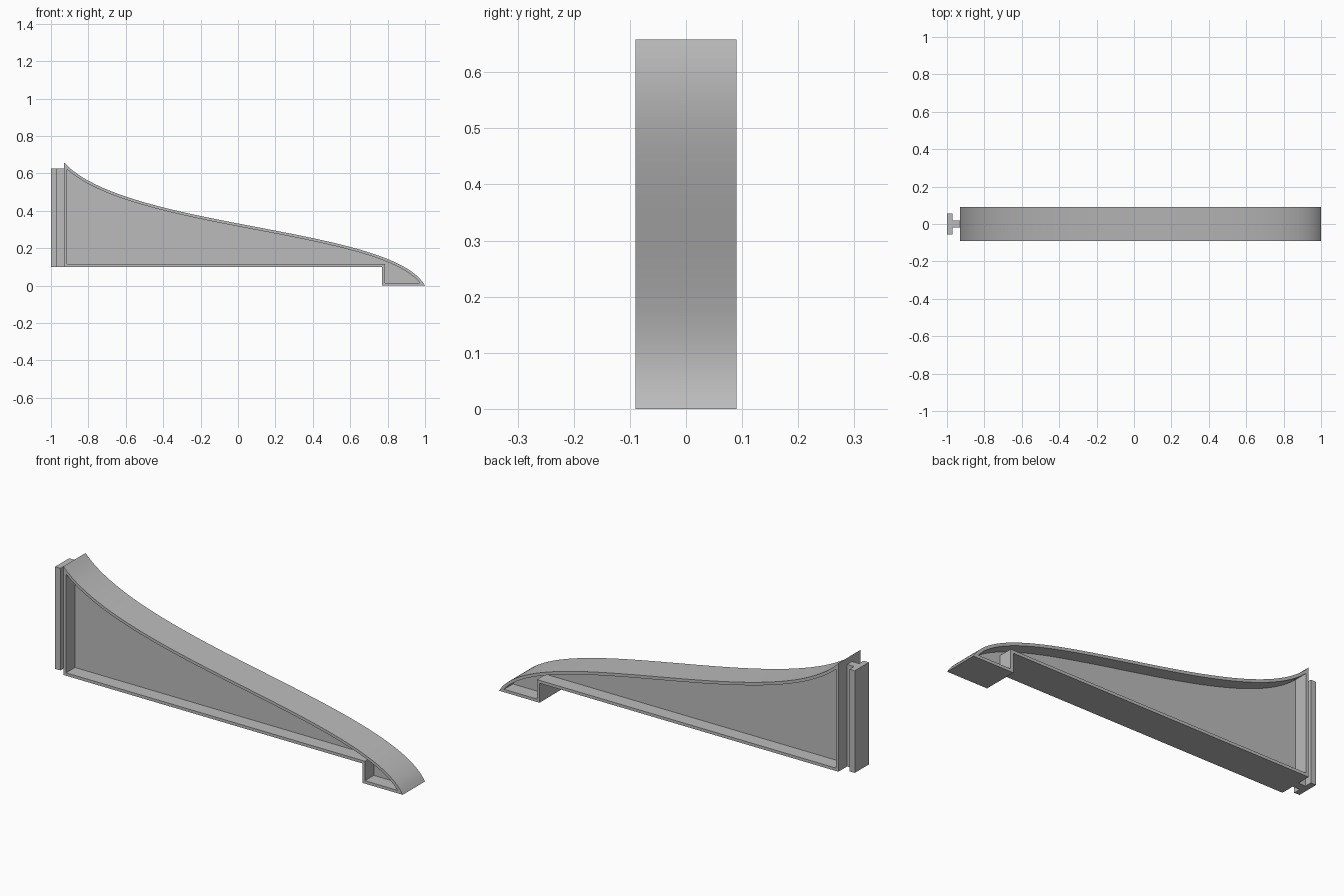
import bpy
import bmesh
from mathutils import Vector
from mathutils.geometry import interpolate_bezier

if "Cube" in bpy.data.objects:
    bpy.data.objects.remove(bpy.data.objects["Cube"])

grey = bpy.data.materials.new("mid grey")
grey.use_nodes = True
colour = (0.5, 0.5, 0.5, 1)
grey.diffuse_color = colour
grey.node_tree.nodes["Principled BSDF"].inputs["Base Color"].default_value = colour

HALF_WIDTH, HALF_WEB, WALL = 0.09, 0.018, 0.015
LEFT, BASE = -0.93, 0.1


def finish(name, bm):
    bmesh.ops.recalc_face_normals(bm, faces=bm.faces)
    mesh = bpy.data.meshes.new(name)
    bm.to_mesh(mesh)
    bm.free()
    mesh.materials.append(grey)
    obj = bpy.data.objects.new(name, mesh)
    bpy.context.collection.objects.link(obj)
    bpy.ops.object.select_all(action="DESELECT")
    obj.select_set(True)
    bpy.context.view_layer.objects.active = obj
    bpy.ops.object.shade_smooth_by_angle(angle=0.5)
    return obj


def inset(points, d):
    """Offset a counter-clockwise outline inwards with mitred corners."""
    result = []
    for i, p in enumerate(points):
        a = (p - points[i - 1]).normalized()
        b = (points[(i + 1) % len(points)] - p).normalized()
        na, nb = Vector((-a.y, a.x)), Vector((-b.y, b.x))
        result.append(p + (na + nb) * d / (1 + na.dot(nb)))
    return result


def loop(bm, points, y):
    return [bm.verts.new((p.x, y, p.y)) for p in points]


def bridge(bm, a, b):
    for i in range(len(a)):
        j = (i + 1) % len(a)
        bm.faces.new((a[i], a[j], b[j], b[i]))


# Side outline: stepped base and S-shaped top edge
curve = interpolate_bezier(Vector((1, 0)), Vector((0.82, 0.32)),
                           Vector((-0.6, 0.30)), Vector((LEFT, 0.658)), 49)
outline = [Vector((LEFT, BASE)), Vector((0.77, BASE)), Vector((0.77, 0))]
outline += [Vector((p.x, p.y)) for p in curve]
inner = inset(outline, WALL)

# Bracket: rim around a thin central web, recessed on both sides
bm = bmesh.new()
rims = []
for side in (-1, 1):
    rim = loop(bm, outline, side * HALF_WIDTH)
    lip = loop(bm, inner, side * HALF_WIDTH)
    floor = loop(bm, inner, side * HALF_WEB)
    bridge(bm, rim, lip)
    bridge(bm, lip, floor)
    bm.faces.new(floor)
    rims.append(rim)
bridge(bm, *rims)
finish("bracket_body", bm)

# T-shaped mounting rail on the tall end
bm = bmesh.new()
half = [(LEFT, 0.02), (-0.97, 0.02), (-0.97, 0.057), (-1, 0.057)]
section = half + [(x, -y) for x, y in reversed(half)]
ends = [[bm.verts.new((x, y, z)) for x, y in section] for z in (BASE, 0.625)]
for end in ends:
    bm.faces.new(end)
bridge(bm, *ends)
finish("mounting_rail", bm)
